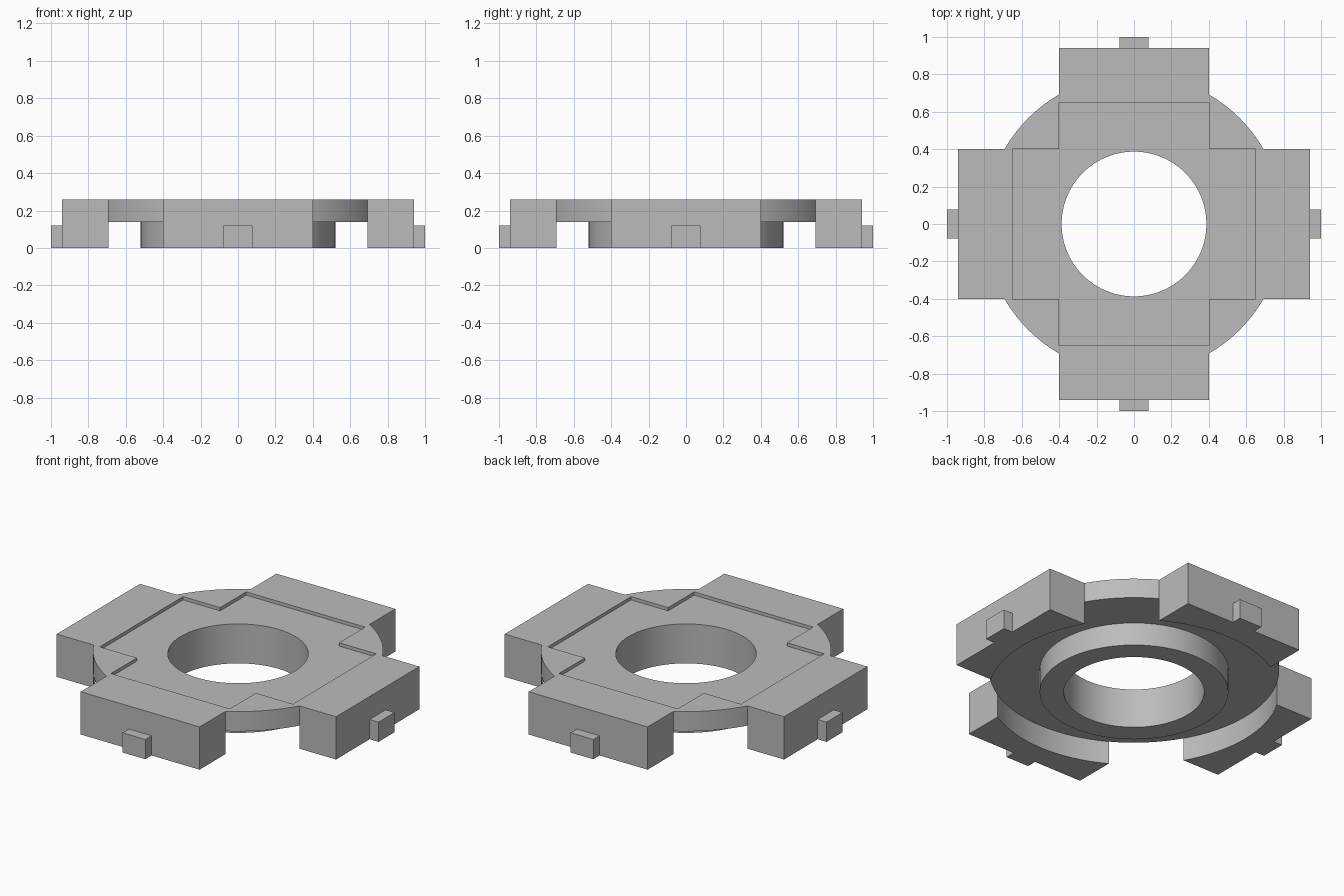
import bpy, bmesh
from math import cos, sin, pi, radians
from mathutils import Matrix

if "Cube" in bpy.data.objects:
    bpy.data.objects.remove(bpy.data.objects["Cube"], do_unlink=True)

HEIGHT, DISC_Z, RECESS = 0.26, 0.14, 0.02
DISC_R, HUB_R, BORE_R = 0.80, 0.52, 0.387
HALF, REACH, TAB_END = 0.40, 0.94, 1.0
SEGMENTS = 96

grey = bpy.data.materials.new("plain grey")
grey.use_nodes = True
colour = (0.5, 0.5, 0.5, 1)
grey.diffuse_color = colour
grey.node_tree.nodes["Principled BSDF"].inputs["Base Color"].default_value = colour


def make_object(name, bm):
    bmesh.ops.recalc_face_normals(bm, faces=bm.faces)
    mesh = bpy.data.meshes.new(name)
    bm.to_mesh(mesh)
    bm.free()
    mesh.materials.append(grey)
    ob = bpy.data.objects.new(name, mesh)
    bpy.context.collection.objects.link(ob)
    return ob


def select_only(ob):
    bpy.ops.object.select_all(action='DESELECT')
    ob.select_set(True)
    bpy.context.view_layer.objects.active = ob


def smooth(ob):
    select_only(ob)
    bpy.ops.object.shade_smooth_by_angle(angle=radians(30))


def prism(name, outline, z0, z1, turn=0):
    """Extrude a flat outline from z0 to z1, turned about the z axis."""
    bm = bmesh.new()
    base = bm.faces.new([bm.verts.new((x, y, z0)) for x, y in outline])
    top = bmesh.ops.extrude_face_region(bm, geom=[base])["geom"]
    verts = [v for v in top if isinstance(v, bmesh.types.BMVert)]
    bmesh.ops.translate(bm, verts=verts, vec=(0, 0, z1 - z0))
    bmesh.ops.transform(bm, verts=bm.verts, matrix=Matrix.Rotation(turn, 4, 'Z'))
    return make_object(name, bm)


def lathe(name, profile):
    """Turn a closed radius/height profile about the z axis."""
    bm = bmesh.new()
    rings = []
    for i in range(SEGMENTS):
        a = 2 * pi * i / SEGMENTS
        rings.append([bm.verts.new((r * cos(a), r * sin(a), z)) for r, z in profile])
    n = len(profile)
    for i, ring in enumerate(rings):
        after = rings[(i + 1) % SEGMENTS]
        for j in range(n):
            k = (j + 1) % n
            bm.faces.new((ring[j], after[j], after[k], ring[k]))
    return make_object(name, bm)


# Disc with a stepped hub underneath and a bore through the middle
disc = lathe("disc_and_hub", [(BORE_R, 0), (HUB_R, 0), (HUB_R, DISC_Z),
                              (DISC_R, DISC_Z), (DISC_R, HEIGHT), (BORE_R, HEIGHT)])

# Shallow cross-shaped recess in the top
s, e = HALF, 0.65
quarter = [(e, -s), (e, s), (s, s)]
cross = []
for q in range(4):
    c, d = round(cos(q * pi / 2)), round(sin(q * pi / 2))
    cross += [(x * c - y * d, x * d + y * c) for x, y in quarter]
cutter = prism("recess_cutter", cross, HEIGHT - RECESS, HEIGHT + 0.1)
cutter.hide_render = True
cut = disc.modifiers.new("recess", 'BOOLEAN')
cut.operation = 'DIFFERENCE'
cut.solver = 'EXACT'
cut.object = cutter
select_only(disc)
bpy.ops.object.modifier_apply(modifier=cut.name)
bpy.data.objects.remove(cutter, do_unlink=True)
smooth(disc)

# Four arms, hollowed along the disc rim, each with a small end tab
steps = SEGMENTS // 12
rim = [2 * pi * i / SEGMENTS for i in range(steps, -steps - 1, -1)]
arm_outline = [(REACH, -HALF), (REACH, HALF)]
arm_outline += [(DISC_R * cos(a), DISC_R * sin(a)) for a in rim]
t = 0.077
tab_outline = [(REACH, -t), (TAB_END, -t), (TAB_END, t), (REACH, t)]
for q, side in enumerate(("left", "back", "right", "front")):
    smooth(prism(side + "_arm", arm_outline, 0, HEIGHT, q * pi / 2))
    prism(side + "_tab", tab_outline, 0, 0.12, q * pi / 2)
